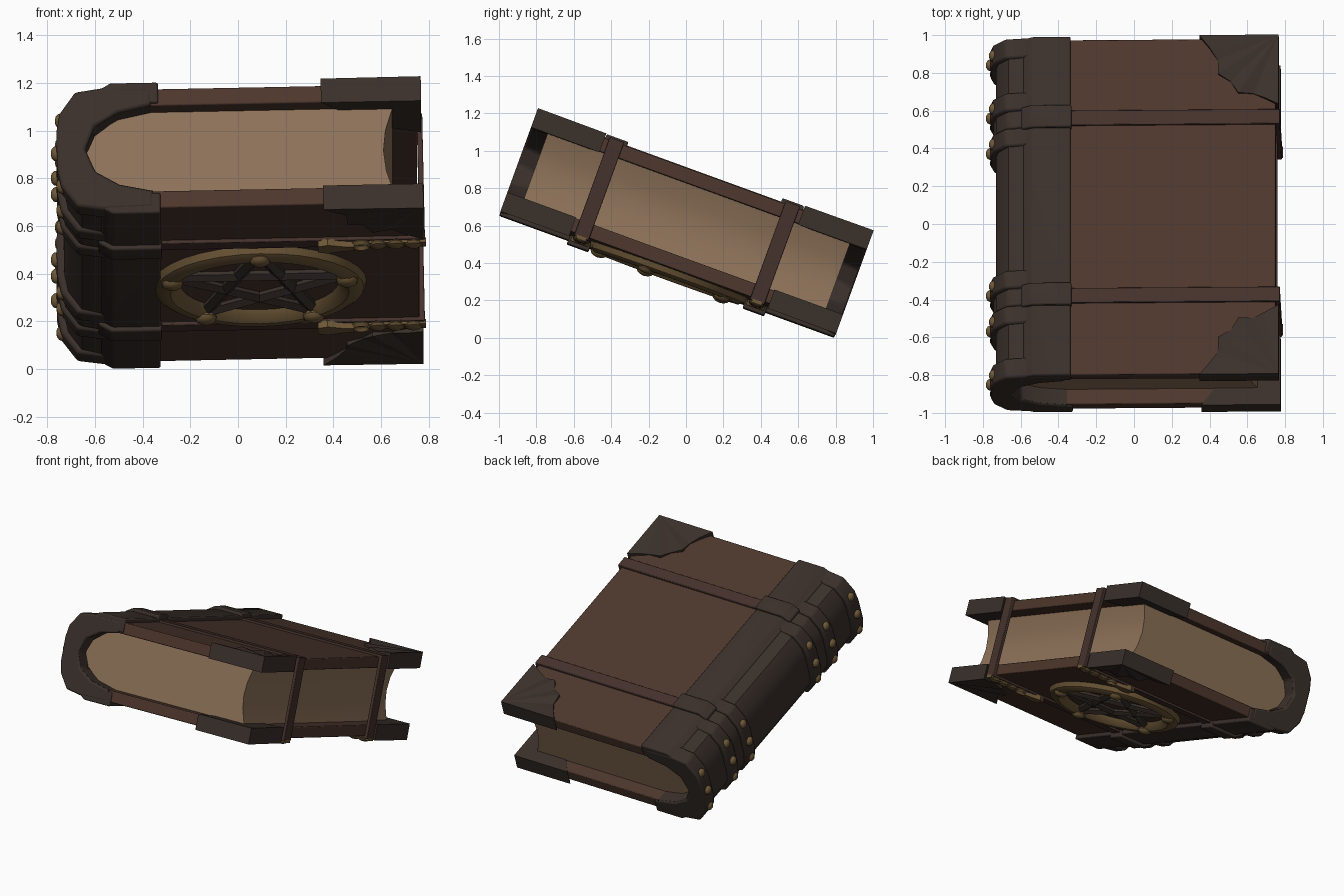
import bpy, bmesh
from math import sin, cos, pi, radians
from mathutils import Matrix, Vector

if "Cube" in bpy.data.objects:
    bpy.data.objects.remove(bpy.data.objects["Cube"])

# The book is modelled lying flat (x = width, y = length, z = thickness), then tilted
TILT = (Matrix.Translation((0, 0, 0.61)) @ Matrix.Rotation(radians(-20), 4, 'X')
        @ Matrix.Rotation(radians(-1.2), 4, 'Y'))


def material(name, rgb):
    m = bpy.data.materials.new(name)
    m.diffuse_color = (*rgb, 1)
    m.use_nodes = True
    m.node_tree.nodes["Principled BSDF"].inputs["Base Color"].default_value = m.diffuse_color
    return m


LEATHER = material("cover_leather", (0.075, 0.038, 0.026))
TRIM = material("dark_trim", (0.043, 0.030, 0.024))
STRAP = material("strap_leather", (0.06, 0.032, 0.025))
PAPER = material("old_paper", (0.27, 0.17, 0.10))
BRASS = material("aged_brass", (0.16, 0.10, 0.04))


def finish(name, bm, mat, bevel=0.0, angle=35):
    bmesh.ops.recalc_face_normals(bm, faces=bm.faces[:])
    me = bpy.data.meshes.new(name)
    bm.to_mesh(me)
    bm.free()
    me.materials.append(mat)
    ob = bpy.data.objects.new(name, me)
    bpy.context.collection.objects.link(ob)
    ob.matrix_world = TILT
    if bevel:
        mod = ob.modifiers.new("bevel", 'BEVEL')
        mod.width, mod.segments, mod.limit_method = bevel, 2, 'ANGLE'
    bpy.ops.object.select_all(action='DESELECT')
    ob.select_set(True)
    bpy.context.view_layer.objects.active = ob
    bpy.ops.object.shade_smooth_by_angle(angle=radians(angle))
    return ob


def prism(bm, pts, axis, a, b):
    """Extrude a 2D outline: axis 'y' takes (x, z) points, axis 'z' takes (x, y)."""
    put = (lambda p, t: (p[0], t, p[1])) if axis == 'y' else (lambda p, t: (p[0], p[1], t))
    lo = [bm.verts.new(put(p, a)) for p in pts]
    hi = [bm.verts.new(put(p, b)) for p in pts]
    n = len(pts)
    bm.faces.new(lo)
    bm.faces.new(hi[::-1])
    for i in range(n):
        bm.faces.new((lo[i], lo[(i + 1) % n], hi[(i + 1) % n], hi[i]))


def box(bm, x0, x1, y0, y1, z0, z1):
    prism(bm, [(x0, y0), (x1, y0), (x1, y1), (x0, y1)], 'z', z0, z1)


def dome(bm, at, r, scale):
    m = Matrix.Translation(at) @ Matrix.Diagonal((*scale, 1))
    bmesh.ops.create_uvsphere(bm, u_segments=10, v_segments=6, radius=r, matrix=m)


def lathe_ring(bm, cx, cy, section, n):
    """Closed (radius, z) section swept round a vertical axis."""
    rings = [[bm.verts.new((cx + r * cos(2 * pi * i / n), cy + r * sin(2 * pi * i / n), z))
              for r, z in section] for i in range(n)]
    k = len(section)
    for i in range(n):
        p, q = rings[i], rings[(i + 1) % n]
        for j in range(k):
            bm.faces.new((p[j], p[(j + 1) % k], q[(j + 1) % k], q[j]))


# Page block: rounded at the spine, hollow at the fore-edge
half = [(0.655, 0.2), (-0.35, 0.2), (-0.5, 0.165), (-0.6, 0.09)]
pages = half + [(-0.64, 0)] + [(x, -z) for x, z in half[::-1]] + [(0.62, -0.09), (0.61, 0), (0.62, 0.09)]
bm = bmesh.new()
prism(bm, pages, 'y', -0.86, 0.86)
finish("page_block", bm, PAPER)

# Two cover boards
for side, name in ((1, "back_cover"), (-1, "front_cover")):
    bm = bmesh.new()
    box(bm, -0.56, 0.755, -0.943, 0.943, side * 0.19, side * 0.265)
    finish(name, bm, LEATHER, 0.006)


# Rounded spine and its raised ribs
def spine_outline(g):
    out = [(-0.36, 0.265), (-0.57, 0.262 + g * 0.3), (-0.66 - g * 0.6, 0.24 + g * 0.5),
           (-0.715 - g, 0.16), (-0.73 - g, 0.08)]
    inn = [(-0.6, -0.1), (-0.5, -0.16), (-0.36, -0.19)]
    return (out + [(x, -z) for x, z in out[::-1]] + inn[::-1] + [(-0.64, 0)]
            + [(x, -z) for x, z in inn])


bm = bmesh.new()
prism(bm, spine_outline(0), 'y', -0.945, 0.945)
finish("spine", bm, TRIM)
bm = bmesh.new()
for s in (-1, 1):
    for mid, w, g in ((0.9, 0.055, 0.03), (0.6, 0.05, 0.03), (0.4, 0.05, 0.03), (0.5, 0.05, 0.012)):
        prism(bm, spine_outline(g), 'y', s * mid - w, s * mid + w)
finish("spine_ribs", bm, TRIM, 0.012)

# Brass studs along the ribs
bm = bmesh.new()
for s in (-1, 1):
    for v in (0.9, 0.6, 0.4):
        for x, z in ((-0.742, 0.145), (-0.762, 0), (-0.742, -0.145)):
            dome(bm, (x, s * v, z), 0.032, (0.75, 1, 1))
finish("spine_studs", bm, BRASS, angle=60)

# Hinge bands beside the spine, with raised loops where straps cross
bm = bmesh.new()
for s in (-1, 1):
    band = [(-0.33, 0.2), (-0.33, 0.292), (-0.53, 0.292), (-0.58, 0.262), (-0.58, 0.2)]
    prism(bm, [(x, s * z) for x, z in band], 'y', -0.953, 0.953)
    for v in (-0.5, 0.5):
        loop = [(-0.325, 0.2), (-0.325, 0.312), (-0.535, 0.312), (-0.59, 0.278), (-0.59, 0.2)]
        prism(bm, [(x, s * z) for x, z in loop], 'y', v - 0.062, v + 0.062)
finish("hinge_bands", bm, TRIM, 0.008)

# Straps running round both covers and the fore-edge
bm = bmesh.new()
for v in (-0.5, 0.5):
    prism(bm, [(-0.34, 0.28), (0.778, 0.28), (0.778, -0.28), (-0.34, -0.28),
               (-0.34, -0.26), (0.755, -0.26), (0.755, 0.26), (-0.34, 0.26)], 'y', v - 0.041, v + 0.041)
finish("straps", bm, STRAP, 0.004)

# Fan-shaped corner guards
bm = bmesh.new()
radii = (0.42, 0.37, 0.35, 0.385, 0.36, 0.385, 0.35, 0.36, 0.39)
for s in (-1, 1):
    for e in (-1, 1):
        cx, cy = 0.772, 0.955
        edge = [(cx - r * cos(i * pi / 16), cy - r * sin(i * pi / 16)) for i, r in enumerate(radii)]
        tops = [bm.verts.new((x, e * y, s * (0.292 if i in (0, 8) else 0.284 if i % 2 else 0.27)))
                for i, (x, y) in enumerate(edge)]
        lows = [bm.verts.new((x, e * y, s * 0.185)) for x, y in edge]
        ct, cl = (bm.verts.new((cx, e * cy, s * z)) for z in (0.294, 0.185))
        for i in range(8):
            bm.faces.new((ct, tops[i], tops[i + 1]))
            bm.faces.new((cl, lows[i + 1], lows[i]))
            bm.faces.new((tops[i], lows[i], lows[i + 1], tops[i + 1]))
        bm.faces.new((ct, cl, lows[0], tops[0]))
        bm.faces.new((ct, tops[8], lows[8], cl))
finish("corner_guards", bm, TRIM, angle=20)

# Medallion ring on the front cover with five round bosses
MX = 0.085
bm = bmesh.new()
lathe_ring(bm, MX, 0, [(0.33, -0.262), (0.345, -0.29), (0.375, -0.312), (0.41, -0.312),
                       (0.437, -0.295), (0.45, -0.262)], 32)
tips = [Vector((MX + 0.385 * sin(2 * pi * i / 5), -0.385 * cos(2 * pi * i / 5), 0)) for i in range(5)]
for t in tips:
    dome(bm, (t.x, t.y, -0.305), 0.047, (1, 1, 0.6))
finish("medallion_ring", bm, BRASS)

# Five-pointed star made of ridged bars
bm = bmesh.new()
for i in range(5):
    a, b = tips[i], tips[(i + 2) % 5]
    d = (b - a).normalized()
    side = Vector((-d.y, d.x, 0)) * 0.028
    ends = []
    for p in (a + d * 0.02, b - d * 0.02):
        ends.append([bm.verts.new((q.x, q.y, z)) for q, z in
                     ((p - side, -0.26), (p - side, -0.28), (p, -0.3), (p + side, -0.28), (p + side, -0.26))])
    bm.faces.new(ends[0])
    bm.faces.new(ends[1][::-1])
    for j in range(5):
        k = (j + 1) % 5
        bm.faces.new((ends[0][j], ends[0][k], ends[1][k], ends[1][j]))
finish("medallion_star", bm, TRIM, angle=20)

# Brass clasps on the front straps: leaf plate, link and scalloped end plate
bm = bmesh.new()
for v in (-0.5, 0.5):
    leaf = [(0.33, 0.035), (0.37, 0.05), (0.43, 0.03), (0.48, 0.022)]
    outline = [(x, v + y) for x, y in leaf] + [(x, v - y) for x, y in leaf[::-1]]
    prism(bm, outline, 'z', -0.275, -0.305)
    lathe_ring(bm, 0.51, v, [(0.024, -0.285), (0.034, -0.3), (0.046, -0.285), (0.034, -0.272)], 14)
    box(bm, 0.54, 0.782, v - 0.028, v + 0.028, -0.27, -0.29)
    for x in (0.58, 0.655, 0.73):
        dome(bm, (x, v, -0.285), 0.04, (1, 1, 0.5))
finish("clasps", bm, BRASS)
